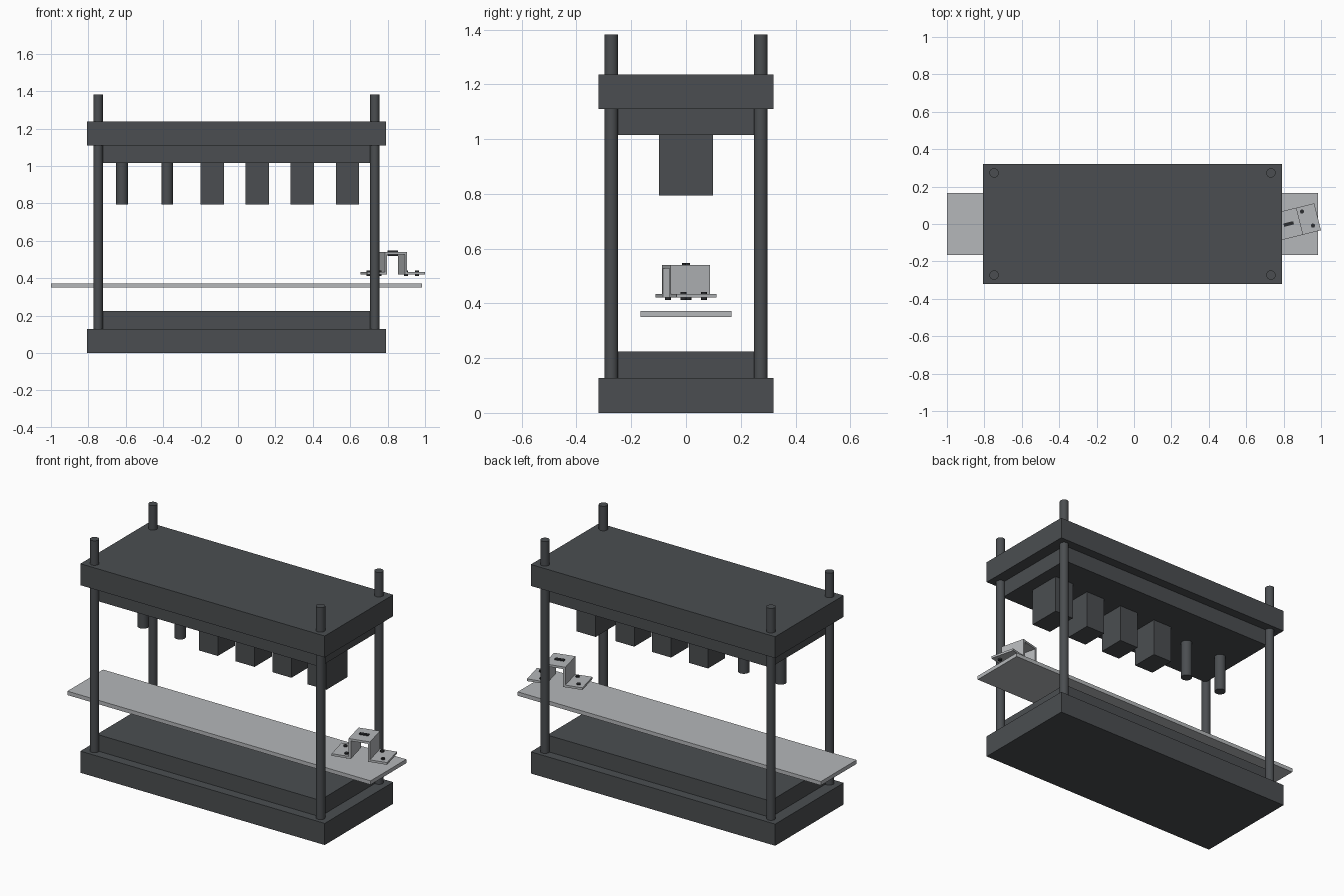
import bpy, bmesh
from math import radians
from mathutils import Matrix

if "Cube" in bpy.data.objects:
    bpy.data.objects.remove(bpy.data.objects["Cube"])


def material(name, r, g, b):
    m = bpy.data.materials.new(name)
    m.diffuse_color = (r, g, b, 1)
    m.use_nodes = True
    m.node_tree.nodes["Principled BSDF"].inputs["Base Color"].default_value = m.diffuse_color
    return m


TOOL = material("tool_steel", 0.07, 0.076, 0.082)
SHEET = material("sheet_metal", 0.46, 0.475, 0.49)
BLACK = material("dark_hole", 0.025, 0.027, 0.03)


def box(name, x0, x1, y0, y1, z0, z1, mat):
    bm = bmesh.new()
    bmesh.ops.create_cube(bm, size=1)
    for v in bm.verts:
        v.co = ((x0 + x1) / 2 + v.co.x * (x1 - x0),
                (y0 + y1) / 2 + v.co.y * (y1 - y0),
                (z0 + z1) / 2 + v.co.z * (z1 - z0))
    return finish(name, bm, mat)


def rod(name, x, y, r, z0, z1, mat, sides=32):
    bm = bmesh.new()
    bmesh.ops.create_cone(bm, cap_ends=True, segments=sides, radius1=r, radius2=r,
                          depth=z1 - z0, matrix=Matrix.Translation((x, y, (z0 + z1) / 2)))
    for f in bm.faces:
        f.smooth = len(f.verts) == 4
    for e in bm.edges:
        e.smooth = all(f.smooth for f in e.link_faces)
    return finish(name, bm, mat)


def finish(name, bm, mat):
    me = bpy.data.meshes.new(name)
    bm.to_mesh(me)
    bm.free()
    me.materials.append(mat)
    ob = bpy.data.objects.new(name, me)
    bpy.context.collection.objects.link(ob)
    return ob


CX = -0.008  # centre of the press frame

# Lower and upper die shoes with their inner plates
box("lower_shoe", CX - 0.8, CX + 0.8, -0.32, 0.32, 0, 0.128, TOOL)
box("lower_die_plate", CX - 0.73, CX + 0.73, -0.265, 0.265, 0.128, 0.225, TOOL)
box("upper_shoe", CX - 0.8, CX + 0.8, -0.32, 0.32, 1.11, 1.237, TOOL)
box("punch_plate", CX - 0.73, CX + 0.73, -0.265, 0.265, 1.015, 1.11, TOOL)

# Guide posts
for sx in (-1, 1):
    for sy in (-1, 1):
        rod("guide_post", CX + sx * 0.74, sy * 0.273, 0.025, 0.12, 1.382, TOOL)

# Row of punches: two round, four square
for i in range(6):
    x = -0.62 + i * 0.241
    if i < 2:
        rod("round_punch", x, 0, 0.031, 0.795, 1.02, TOOL)
    else:
        d = 0.098 if i == 5 else 0.08
        box("square_punch", x - 0.062, x + 0.062, -d, d, 0.795, 1.02, TOOL)

# Metal strip being fed through
box("metal_strip", -1, 0.985, -0.167, 0.167, 0.35, 0.373, SHEET)

# Finished hat bracket, extruded from its folded profile
half = [(0.159, 0.421), (0.159, 0.434), (0.0615, 0.434), (0.0615, 0.540)]
inner = [(0.0485, 0.527), (0.0485, 0.421)]
right = half[::-1]
outline = [(-u, z) for u, z in half] + right
outline += [(u, z) for u, z in inner[::-1]] + inner[1:1]
outline += [(0.0485, 0.527), (-0.0485, 0.527), (-0.0485, 0.421)]
outline = list(dict.fromkeys(outline))
bm = bmesh.new()
face = bm.faces.new([bm.verts.new((u, -0.0745, z)) for u, z in outline])
ext = bmesh.ops.extrude_face_region(bm, geom=[face])
for v in ext["geom"]:
    if isinstance(v, bmesh.types.BMVert):
        v.co.y += 0.149
bmesh.ops.recalc_face_normals(bm, faces=bm.faces)
parts = [finish("hat_bracket", bm, SHEET)]

# Dark hole inserts in the feet and the slot on top
for s in (-1, 1):
    for u, v in ((0.085, 0.047), (0.124, -0.04)):
        parts.append(rod("foot_hole", s * u, s * v, 0.011, 0.412, 0.441, BLACK, 24))
parts.append(box("top_slot", -0.027, 0.027, -0.009, 0.009, 0.518, 0.547, BLACK))

# Turn the bracket slightly and set it over the end of the strip
place = Matrix.Translation((0.827, 0, 0)) @ Matrix.Rotation(radians(14), 4, 'Z')
for ob in parts:
    ob.data.transform(place)
